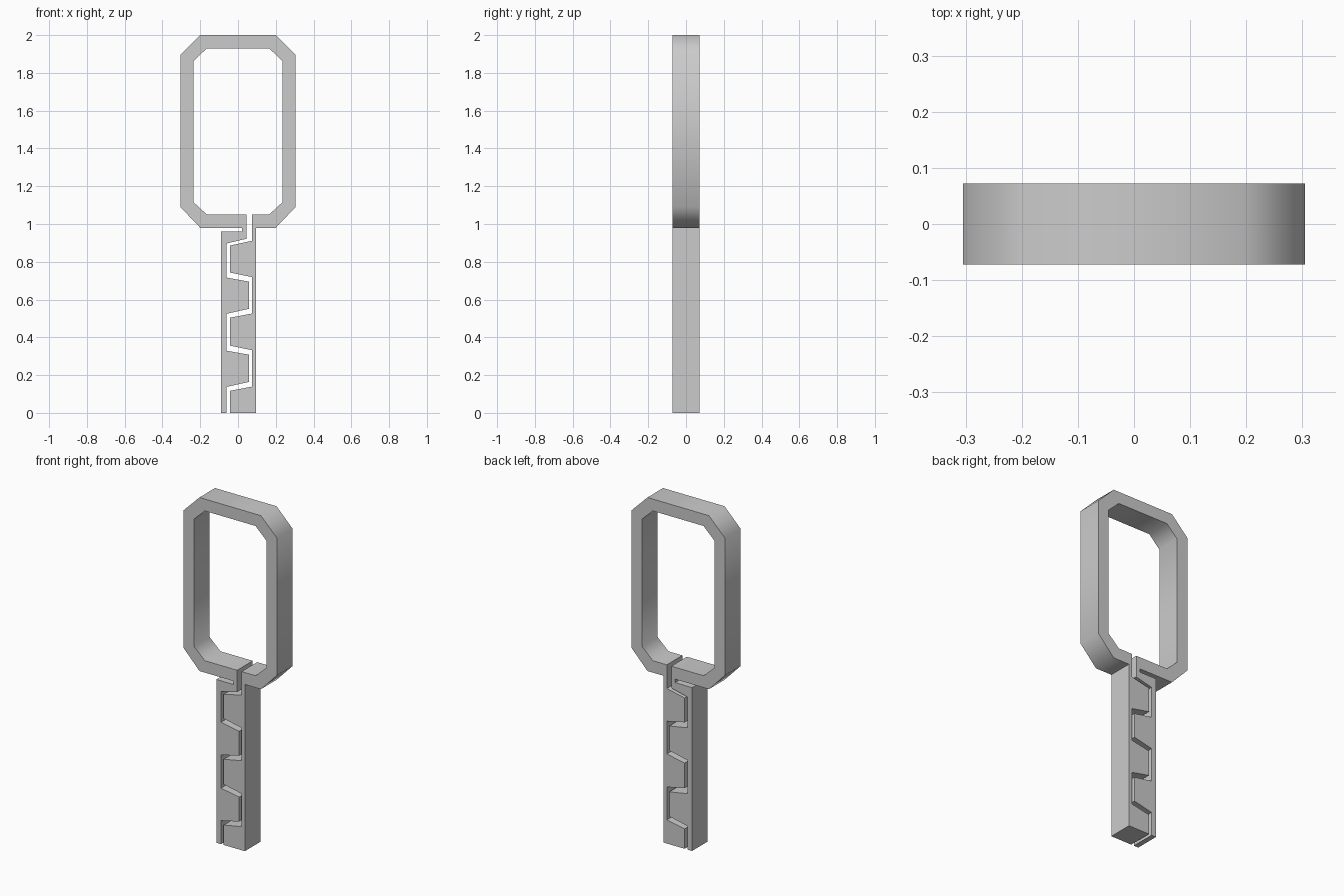
import bpy, bmesh, math
from mathutils import Vector

if "Cube" in bpy.data.objects:
    bpy.data.objects.remove(bpy.data.objects["Cube"])

HALF_DEPTH = 0.0725


def octagon(w, cut_w, lo, cut_lo, hi, cut_hi):
    """Chamfered loop, from bottom-left round clockwise to bottom-right."""
    left = [(-cut_w, lo), (-w, cut_lo), (-w, cut_hi), (-cut_w, hi)]
    return left + [(-x, z) for x, z in reversed(left)]


inner = octagon(0.235, 0.165, 1.05, 1.115, 1.93, 1.863)
outer = octagon(0.305, 0.2, 0.98, 1.09, 2.0, 1.895)

# interlocking teeth on both sides of the zigzag slit
left_teeth, right_teeth = [], []
for z in (0.138, 0.525):
    left_teeth += [(-0.06, z), (0.058, z + 0.026), (0.058, z + 0.17), (-0.06, z + 0.191)]
    right_teeth += [(-0.042, z - 0.021), (0.074, z + 0.001),
                    (0.074, z + 0.194), (-0.042, z + 0.218)]

# one continuous outline: left shaft, loop inside, right shaft, loop outside
outline = [(-0.06, 0)] + left_teeth + [(-0.06, 0.897), (0.045, 0.922), (0.045, 1.05)]
outline += inner
outline += [(0.074, 1.05), (0.074, 0.911), (-0.042, 0.886)] + right_teeth[::-1]
outline += [(-0.042, 0), (0.095, 0), (0.095, 0.98)]
outline += outer[::-1]
outline += [(0.02, 0.98), (0.02, 0.96), (-0.09, 0.96), (-0.09, 0)]

# extrude the outline through the depth
bm = bmesh.new()
face = bm.faces.new([bm.verts.new((x, -HALF_DEPTH, z)) for x, z in outline])
ext = bmesh.ops.extrude_face_region(bm, geom=[face], use_keep_orig=True)
moved = [g for g in ext["geom"] if isinstance(g, bmesh.types.BMVert)]
bmesh.ops.translate(bm, verts=moved, vec=Vector((0, 2 * HALF_DEPTH, 0)))
bmesh.ops.recalc_face_normals(bm, faces=bm.faces)
mesh = bpy.data.meshes.new("split_loop_key")
bm.to_mesh(mesh)
bm.free()

obj = bpy.data.objects.new("split_loop_key", mesh)
bpy.context.collection.objects.link(obj)
bpy.context.view_layer.objects.active = obj
obj.select_set(True)
# soft shading across the loop's chamfers only
bpy.ops.object.shade_smooth_by_angle(angle=math.radians(50))
